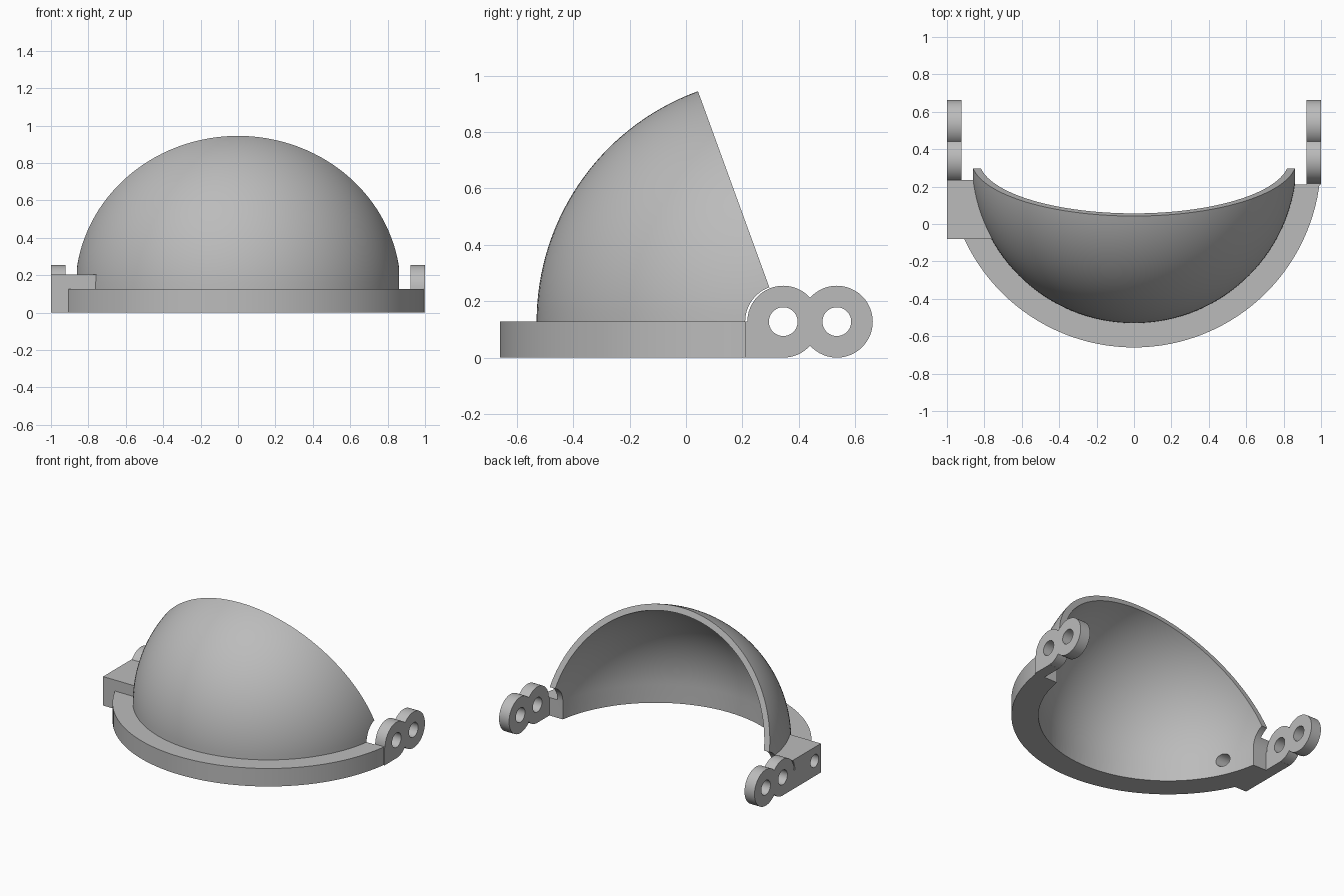
import bpy, bmesh, math

if "Cube" in bpy.data.objects:
    bpy.data.objects.remove(bpy.data.objects["Cube"])

CY, HZ = 0.34, 0.1275          # hinge / dome centre in y and z
R_OUT, R_IN, R_RING = 0.87, 0.828, 1.0
TILT = math.radians(20)

grey = bpy.data.materials.new("plain grey")
grey.diffuse_color = (0.5, 0.5, 0.5, 1)
grey.use_nodes = True
grey.node_tree.nodes["Principled BSDF"].inputs["Base Color"].default_value = grey.diffuse_color


def finish(name, bm):
    bmesh.ops.recalc_face_normals(bm, faces=bm.faces)
    me = bpy.data.meshes.new(name)
    bm.to_mesh(me)
    bm.free()
    me.materials.append(grey)
    ob = bpy.data.objects.new(name, me)
    bpy.context.collection.objects.link(ob)
    return ob


def lathe(name, profile, steps=128):
    """Spin an (r, z) profile around the dome axis."""
    bm = bmesh.new()
    vs = [bm.verts.new((r, CY, z)) for r, z in profile]
    es = [bm.edges.new(p) for p in zip(vs, vs[1:])]
    bmesh.ops.spin(bm, geom=vs + es, cent=(0, CY, 0), axis=(0, 0, 1),
                   angle=math.tau, steps=steps, use_duplicate=False)
    bmesh.ops.remove_doubles(bm, verts=bm.verts, dist=1e-5)
    return finish(name, bm)


def prism(name, yz, x0, x1):
    """Extrude a (y, z) outline along x."""
    bm = bmesh.new()
    f = bm.faces.new([bm.verts.new((x0, y, z)) for y, z in yz])
    g = bmesh.ops.extrude_face_region(bm, geom=[f])["geom"]
    bmesh.ops.translate(bm, vec=(x1 - x0, 0, 0),
                        verts=[v for v in g if isinstance(v, bmesh.types.BMVert)])
    return finish(name, bm)


def circle(cy, cz, r, n=48):
    return [(cy + r * math.cos(math.tau * i / n), cz + r * math.sin(math.tau * i / n))
            for i in range(n)]


def boolean(ob, tool, op):
    m = ob.modifiers.new(op, 'BOOLEAN')
    m.object, m.operation, m.solver = tool, op, 'EXACT'
    bpy.context.view_layer.objects.active = ob
    bpy.ops.object.modifier_apply(modifier=m.name)
    bpy.data.objects.remove(tool)


def smooth(ob):
    bpy.ops.object.select_all(action='DESELECT')
    ob.select_set(True)
    bpy.context.view_layer.objects.active = ob
    bpy.ops.object.shade_smooth_by_angle(angle=math.radians(30))


def dome_arc(r, n=40):
    return [(r * math.cos(math.pi / 2 * i / n), HZ + r * math.sin(math.pi / 2 * i / n))
            for i in range(n)] + [(0, HZ + r)]


# Dome with the wide flange around its foot
shell = lathe("dome_shell", [(0, 0), (R_RING, 0), (R_RING, HZ)] + dome_arc(R_OUT))

# Square side block on the left
block = prism("side_block", [(-0.08, 0), (0.3, 0), (0.3, 0.205), (-0.08, 0.205)], -1.0, -0.7)
boolean(shell, block, 'UNION')

# Hollow interior
boolean(shell, lathe("hollow", [(0, -0.1), (R_IN, -0.1)] + dome_arc(R_IN)), 'DIFFERENCE')

# Tilted open back with rounded clearance round the hinges
edge = [(0.21, -0.2)]
for i in range(17):
    a = math.pi - (math.pi / 2 - TILT) * i / 16
    edge.append((CY + 0.13 * math.cos(a), HZ + 0.13 * math.sin(a)))
edge += [(CY - 1.2 * math.sin(TILT), HZ + 1.2 * math.cos(TILT)), (1.6, 1.3), (1.6, -0.2)]
boolean(shell, prism("back_cut", edge, -1.3, 1.3), 'DIFFERENCE')

# Pin hole through the side block
boolean(shell, prism("pin_hole", circle(-0.01, 0.108, 0.045), -1.3, -0.5), 'DIFFERENCE')
smooth(shell)

# Double-eyed hinge plates on both sides
for side, name in ((-1, "left_hinge"), (1, "right_hinge")):
    x0, x1 = sorted((side * 0.922, side * 1.0))
    ear = prism(name, [(0.21, 0), (0.355, 0), (0.355, HZ), (0.21, HZ)], x0, x1)
    for y in (CY + 0.005, 0.535):
        boolean(ear, prism("eye", circle(y, HZ, 0.1275), x0, x1), 'UNION')
    for y in (CY + 0.005, 0.535):
        boolean(ear, prism("eye_hole", circle(y, HZ, 0.051), x0 - 0.1, x1 + 0.1), 'DIFFERENCE')
    smooth(ear)
